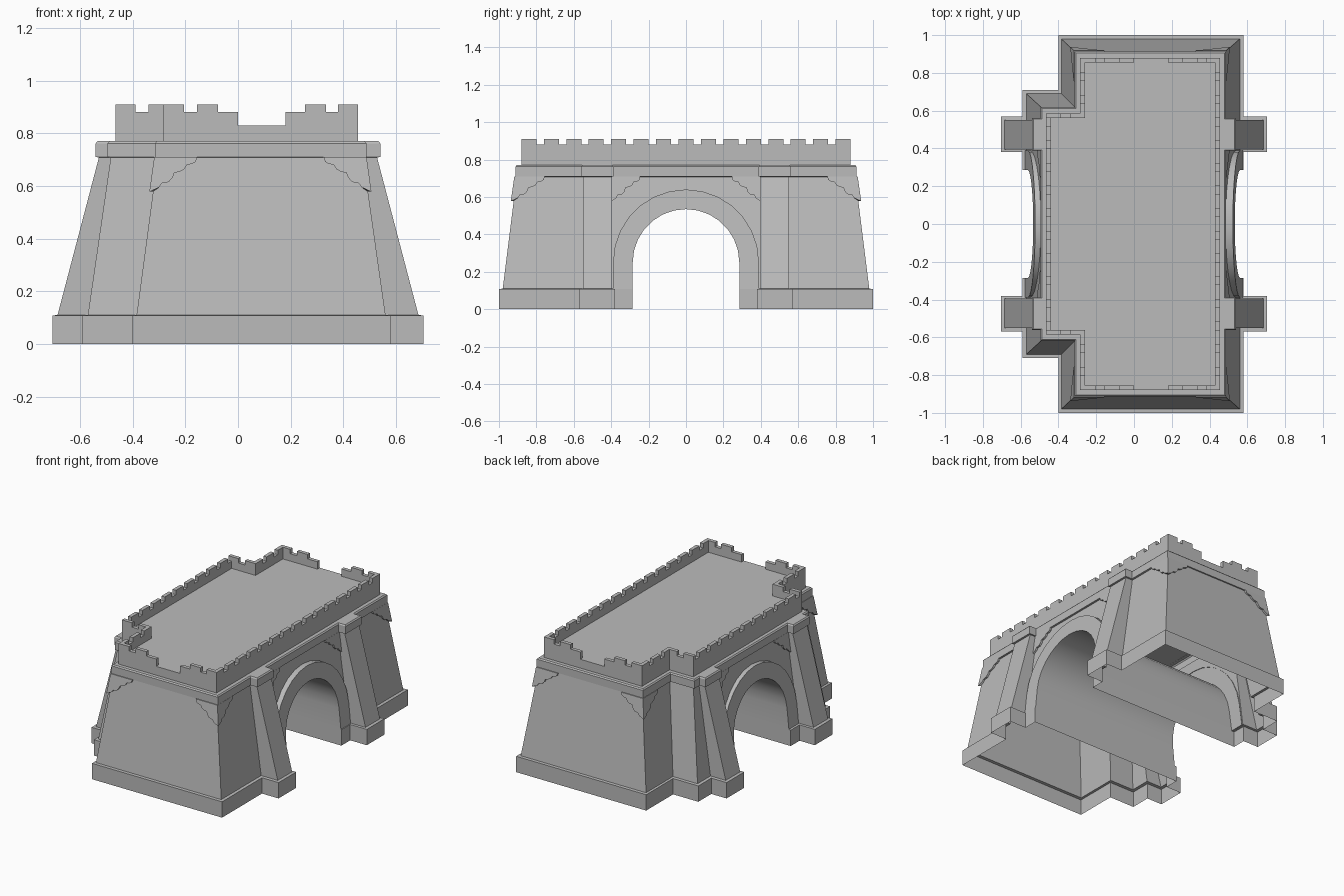
import bpy, bmesh, math
from mathutils import Vector

cube = bpy.data.objects.get("Cube")
if cube:
    bpy.data.objects.remove(cube, do_unlink=True)

stone = bpy.data.materials.new("grey stone")
stone.use_nodes = True
GREY = (0.5, 0.5, 0.5, 1)
stone.diffuse_color = GREY
stone.node_tree.nodes["Principled BSDF"].inputs["Base Color"].default_value = GREY


def finish(bm, name):
    bmesh.ops.recalc_face_normals(bm, faces=bm.faces)
    mesh = bpy.data.meshes.new(name)
    bm.to_mesh(mesh)
    bm.free()
    mesh.materials.append(stone)
    obj = bpy.data.objects.new(name, mesh)
    bpy.context.collection.objects.link(obj)
    return obj


def smooth(obj):
    bpy.ops.object.select_all(action='DESELECT')
    bpy.context.view_layer.objects.active = obj
    obj.select_set(True)
    bpy.ops.object.shade_smooth_by_angle(angle=math.radians(30))


def loft(name, rings, bottom=True, top=True):
    """Skin a stack of closed rings with equal point counts."""
    bm = bmesh.new()
    rows = [[bm.verts.new(p) for p in ring] for ring in rings]
    n = len(rows[0])
    for a, b in zip(rows, rows[1:]):
        for i in range(n):
            j = (i + 1) % n
            bm.faces.new((a[i], a[j], b[j], b[i]))
    if bottom:
        bm.faces.new(rows[0][::-1])
    if top:
        bm.faces.new(rows[-1])
    return finish(bm, name)


def mirrored(half, z):
    full = half + [(x, -y) for x, y in reversed(half)]
    return [(x, y, z) for x, y in full]


# Footprint: main block, side projection and four buttresses
def footprint(z, wall, butt, end, back, mid_y, mid_x, b0, b1):
    return mirrored([(wall, b0), (butt, b0), (butt, b1), (wall, b1), (wall, end),
                     (-back, end), (-back, mid_y), (-mid_x, mid_y), (-mid_x, b1),
                     (-butt, b1), (-butt, b0), (-mid_x, b0)], z)


PLINTH = (.58, .705, 1.0, .40, .71, .59, .38, .57)
WALL_LOW = (.56, .685, .98, .385, .69, .57, .395, .55)
WALL_TOP = (.475, .528, .905, .305, .61, .483, .395, .55)
CORNICE = (.487, .54, .912, .315, .618, .495, .388, .56)
CORNICE_LIP = (.48, .533, .905, .308, .611, .488, .393, .555)
body = loft("gatehouse_walls", [
    footprint(0, *PLINTH), footprint(.108, *PLINTH), footprint(.11, *WALL_LOW),
    footprint(.708, *WALL_TOP), footprint(.71, *CORNICE),
    footprint(.762, *CORNICE), footprint(.77, *CORNICE_LIP)])

# Tunnel cut through the walls
SPRING, INNER, OUTER, STEPS = .25, .285, .39, 14


def arch(radius, foot):
    pts = [(radius * math.cos(math.pi * i / STEPS),
            SPRING + radius * math.sin(math.pi * i / STEPS)) for i in range(STEPS + 1)]
    return [(radius, foot)] + pts + [(-radius, foot)]


cutter = loft("tunnel_cutter", [[(x, y, z) for y, z in arch(INNER, -.1)] for x in (-1, 1)])
cutter.hide_render = True
cut = body.modifiers.new("tunnel", 'BOOLEAN')
cut.object = cutter
cut.operation = 'DIFFERENCE'
cut.solver = 'EXACT'
bpy.context.view_layer.objects.active = body
bpy.ops.object.modifier_apply(modifier=cut.name)
bpy.data.objects.remove(cutter, do_unlink=True)

# Open underside
bm = bmesh.new()
bm.from_mesh(body.data)
under = [f for f in bm.faces if all(v.co.z < .001 for v in f.verts)]
bmesh.ops.delete(bm, geom=under, context='FACES')
bm.to_mesh(body.data)
bm.free()
smooth(body)


# Raised arch surrounds
def surround(name, side, base):
    bm = bmesh.new()
    inner, outer = arch(INNER, .108), arch(OUTER, .108)

    def row(pts, front):
        out = []
        for y, z in pts:
            x = .576 - .1 * (z - .11) if front else base - .144 * (z - .11) - .005
            out.append(bm.verts.new((side * x, y, z)))
        return out

    rows = [row(inner, False), row(inner, True), row(outer, True), row(outer, False)]
    for a, b in zip(rows, rows[1:]):
        for i in range(len(a) - 1):
            bm.faces.new((a[i], a[i + 1], b[i + 1], b[i]))
    obj = finish(bm, name)
    smooth(obj)


surround("arch_surround_left", 1, .56)
surround("arch_surround_right", -1, .57)

# Scalloped brackets under the cornice: (along wall, drop)
SCALLOP = [(0, 0), (.15, 0), (.147, .018), (.135, .026), (.115, .03), (.108, .046),
           (.092, .056), (.072, .06), (.068, .078), (.055, .095), (.03, .1),
           (.022, .115), (0, .132)]


def bracket(name, x, y, along, out, corner):
    along, out = Vector(along), Vector(out)
    rings = []
    for t in (0, .013):
        ring = []
        for u, drop in SCALLOP:
            if corner:
                u -= .14 * drop + (t if u == 0 else 0)
            ring.append(Vector((x, y, .71 - drop)) + along * u + out * (.14 * drop + t))
        rings.append(ring)
    loft(name, rings, bottom=False)


for s, label in ((-1, "front"), (1, "back")):
    inward, outward = (0, -s, 0), (0, s, 0)
    bracket(label + "_bracket_left", .475, s * .905, (-1, 0, 0), outward, True)
    bracket(label + "_bracket_right", -.305, s * .905, (1, 0, 0), outward, True)
    bracket("left_side_bracket_" + label, .475, s * .905, inward, (1, 0, 0), True)
    bracket("right_side_bracket_" + label, -.305, s * .905, inward, (-1, 0, 0), True)
    bracket("left_arch_bracket_" + label, .475, s * .395, inward, (1, 0, 0), False)
    bracket("right_arch_bracket_" + label, -.483, s * .395, inward, (-1, 0, 0), False)

# Roof deck
X1, X0, XM, YE, YM, THICK = .455, -.285, -.465, .88, .585, .025
DECK, SILL, CREST = .83, .88, .91
deck_half = [(X1, YE), (X0, YE), (X0, YM), (XM, YM)]
loft("roof_deck", [mirrored(deck_half, .769), mirrored(deck_half, DECK)], bottom=False)

# Battlemented parapet
parapet = bmesh.new()


def block(x0, x1, y0, y1, z0, z1):
    verts = bmesh.ops.create_cube(parapet, size=1)["verts"]
    for v in verts:
        v.co = Vector(((x0 + x1) / 2 + v.co.x * (x1 - x0),
                       (y0 + y1) / 2 + v.co.y * (y1 - y0),
                       (z0 + z1) / 2 + v.co.z * (z1 - z0)))


def wall_x(s, y, spans, z0, z1):
    for a, b in spans:
        block(a, b, *sorted((s * y, s * (y - THICK))), z0, z1)


def wall_y(x, inward, lo, hi):
    xs = sorted((x, x + inward * THICK))
    block(*xs, lo, hi, DECK, SILL)
    for k in range(15):
        centre = -.84 + .12 * k
        a, b = max(lo, centre - .04), min(hi, centre + .04)
        if b - a > .005:
            block(*xs, a, b, SILL, CREST)


for s in (-1, 1):
    wall_x(s, YE, [(X0, 0), (.18, X1)], DECK, SILL)
    wall_x(s, YE, [(X0, -.205), (-.155, -.075), (.255, .335), (.38, X1)], SILL, CREST)
    wall_x(s, YM, [(XM, X0 + THICK)], DECK, SILL)
    wall_x(s, YM, [(XM, -.39), (-.34, X0 + THICK)], SILL, CREST)
    lo, hi = sorted((s * (YM - THICK), s * YE))
    wall_y(X0, 1, lo, hi)
wall_y(X1, -1, -YE, YE)
wall_y(XM, 1, -YM, YM)
finish(parapet, "parapet")
